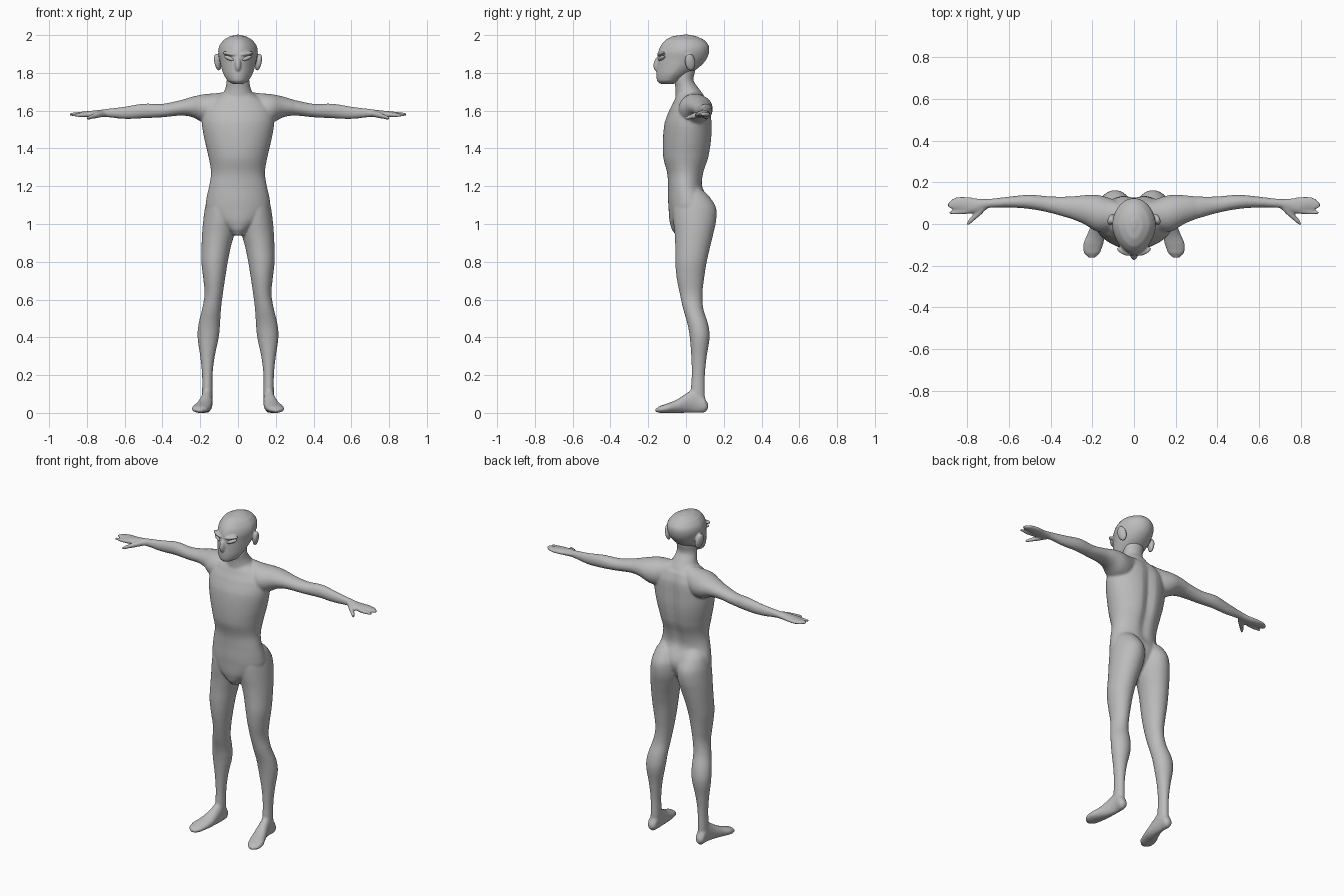
import bpy, bmesh, math
from mathutils import Matrix, Vector, Euler

skin = bpy.data.materials.new("grey_skin")
skin.diffuse_color = (0.5, 0.5, 0.5, 1)


def spline(rows, steps=4):
    """Smoothly fill in rows between the given sections."""
    out = []
    for i in range(len(rows) - 1):
        a, b = rows[max(i - 1, 0)], rows[i]
        c, d = rows[i + 1], rows[min(i + 2, len(rows) - 1)]
        for k in range(steps):
            t = k / steps
            out.append([b[j] + (c[j] - b[j]) * t if j == 0 else
                        0.5 * (2 * b[j] + (c[j] - a[j]) * t
                               + (2 * a[j] - 5 * b[j] + 4 * c[j] - d[j]) * t * t
                               + (3 * b[j] - a[j] - 3 * c[j] + d[j]) * t ** 3)
                        for j in range(5)])
    return out + [list(rows[-1])]


def loft(bm, axis, rows, side=1, n=36, groove=None, taper=0.0):
    """Rows: position on axis, then low/high limits on the other two axes."""
    rings = []
    for p, u0, u1, v0, v1 in spline(rows):
        ring = []
        for k in range(n):
            a = 2 * math.pi * k / n
            cu, sv = math.cos(a), math.sin(a)
            u = (u0 + u1) / 2 + (u1 - u0) / 2 * cu * (1 - taper * max(0, -sv))
            v = (v0 + v1) / 2 + (v1 - v0) / 2 * sv
            if groove and sv > 0:
                v -= groove(p) * math.exp(-(u / 0.03) ** 2)
            co = {"x": (p, u, v), "y": (u, p, v), "z": (u, v, p)}[axis]
            ring.append(bm.verts.new((co[0] * side, co[1], co[2])))
        rings.append(ring)
    for r, s in zip(rings, rings[1:]):
        for k in range(n):
            m = (k + 1) % n
            bm.faces.new((r[k], r[m], s[m], s[k]))
    bm.faces.new(rings[0])
    bm.faces.new(rings[-1])


def ball(bm, centre, radii, rot=(0, 0, 0), side=1):
    m = (Matrix.Diagonal((side, 1, 1, 1)) @ Matrix.Translation(centre)
         @ Euler(rot).to_matrix().to_4x4() @ Matrix.Diagonal((*radii, 1)))
    bmesh.ops.create_uvsphere(bm, u_segments=24, v_segments=14, radius=1, matrix=m)


def finish(bm, name, voxel=None, smooth=3):
    bmesh.ops.recalc_face_normals(bm, faces=bm.faces)
    for f in bm.faces:
        f.smooth = True
    mesh = bpy.data.meshes.new(name)
    bm.to_mesh(mesh)
    bm.free()
    mesh.materials.append(skin)
    ob = bpy.data.objects.new(name, mesh)
    bpy.context.collection.objects.link(ob)
    if voxel:  # fuse the overlapping volumes into one skin
        r = ob.modifiers.new("fuse", "REMESH")
        r.mode, r.voxel_size, r.use_smooth_shade = "VOXEL", voxel, True
        s = ob.modifiers.new("soften", "SMOOTH")
        s.factor, s.iterations = 0.5, smooth
    return ob


body = bmesh.new()
# torso: pelvis to shoulders, with a spine groove
loft(body, "z", [
    (0.94, -.03, .03, -.055, .03), (0.97, -.06, .06, -.075, .06),
    (1.02, -.125, .125, -.088, .10), (1.08, -.168, .168, -.092, .125),
    (1.13, -.168, .168, -.095, .12), (1.20, -.153, .153, -.095, .09),
    (1.27, -.143, .143, -.10, .098), (1.35, -.155, .155, -.12, .125),
    (1.45, -.178, .178, -.122, .14), (1.54, -.192, .192, -.112, .14),
    (1.61, -.185, .185, -.085, .135), (1.66, -.14, .14, -.06, .115),
    (1.69, -.085, .085, -.05, .09)], n=48,
    groove=lambda z: 0.02 * max(0, 1 - ((z - 1.42) / 0.3) ** 2))
# neck
loft(body, "z", [
    (1.62, -.11, .11, -.06, .11), (1.68, -.085, .085, -.055, .095),
    (1.72, -.067, .067, -.056, .066), (1.76, -.06, .06, -.062, .04),
    (1.82, -.06, .06, -.06, .05)])

for s in (1, -1):
    # leg from hip to ankle
    loft(body, "z", [
        (0.04, .137, .19, .03, .10), (0.10, .135, .19, .025, .10),
        (0.20, .135, .19, .03, .10), (0.30, .123, .20, .028, .11),
        (0.40, .102, .214, .02, .125), (0.47, .095, .209, .008, .117),
        (0.55, .09, .19, -.015, .092), (0.63, .08, .177, -.033, .087),
        (0.72, .067, .185, -.05, .097), (0.80, .054, .194, -.057, .11),
        (0.88, .038, .193, -.057, .128), (0.95, .018, .19, -.06, .145),
        (1.02, .003, .184, -.068, .16), (1.09, .003, .174, -.07, .158),
        (1.15, .015, .158, -.06, .12), (1.20, .03, .13, -.04, .07)], s)
    # foot, toes turned out
    loft(body, "y", [
        (.117, .15, .18, .02, .05), (.10, .138, .193, .003, .08),
        (.05, .135, .193, 0, .13), (.005, .135, .203, 0, .105),
        (-.05, .138, .224, 0, .07), (-.10, .148, .244, 0, .05),
        (-.14, .163, .24, 0, .036), (-.162, .185, .218, .006, .022)], s)
    # arm from shoulder to wrist
    loft(body, "x", [
        (.05, .0, .10, 1.57, 1.70), (.12, -.035, .125, 1.53, 1.692),
        (.18, -.035, .14, 1.535, 1.687), (.24, 0, .138, 1.565, 1.674),
        (.30, .025, .132, 1.574, 1.656), (.40, .053, .132, 1.565, 1.636),
        (.50, .072, .14, 1.56, 1.637), (.60, .079, .131, 1.556, 1.621),
        (.70, .077, .12, 1.566, 1.609), (.74, .07, .12, 1.566, 1.604)], s)
    # palm and grouped fingers
    loft(body, "x", [
        (.70, .078, .119, 1.568, 1.607), (.75, .058, .122, 1.565, 1.602),
        (.79, .052, .128, 1.565, 1.598), (.83, .065, .131, 1.567, 1.594),
        (.87, .07, .122, 1.571, 1.59), (.894, .08, .10, 1.575, 1.586)], s)
    # index finger
    loft(body, "x", [
        (.78, .05, .08, 1.566, 1.594), (.83, .046, .068, 1.566, 1.588),
        (.888, .048, .06, 1.57, 1.584)], s, n=16)
    # thumb
    loft(body, "x", [
        (.70, .075, .105, 1.57, 1.60), (.735, .042, .09, 1.562, 1.596),
        (.765, .018, .055, 1.557, 1.585), (.79, -.003, .025, 1.553, 1.574),
        (.803, -.008, .006, 1.554, 1.567)], s, n=16)
finish(body, "body", 0.007)

# head with nose, brows and ears
head = bmesh.new()
loft(head, "z", [
    (1.742, -.03, .03, -.138, -.06), (1.757, -.055, .055, -.153, -.03),
    (1.79, -.075, .075, -.157, .015), (1.83, -.089, .089, -.155, .07),
    (1.87, -.098, .098, -.152, .107), (1.91, -.105, .105, -.147, .122),
    (1.945, -.098, .098, -.133, .12), (1.975, -.075, .075, -.108, .095),
    (1.994, -.042, .042, -.07, .055), (2.002, -.01, .01, -.02, .02)],
    n=48, taper=0.18)
ball(head, (0, -.148, 1.845), (.017, .024, .04), (-.15, 0, 0))
for s in (1, -1):
    ball(head, (.046, -.132, 1.902), (.04, .016, .01), (0, -.15, .42), s)
    ball(head, (.108, .022, 1.857), (.016, .028, .046), (.2, .15, .3), s)
finish(head, "head", 0.005, 2)

# slanted almond eyes
for s, name in ((1, "left_eye"), (-1, "right_eye")):
    eye = bmesh.new()
    ball(eye, (.046, -.129, 1.878), (.032, .014, .011), (0, -.35, .45), s)
    finish(eye, name)
